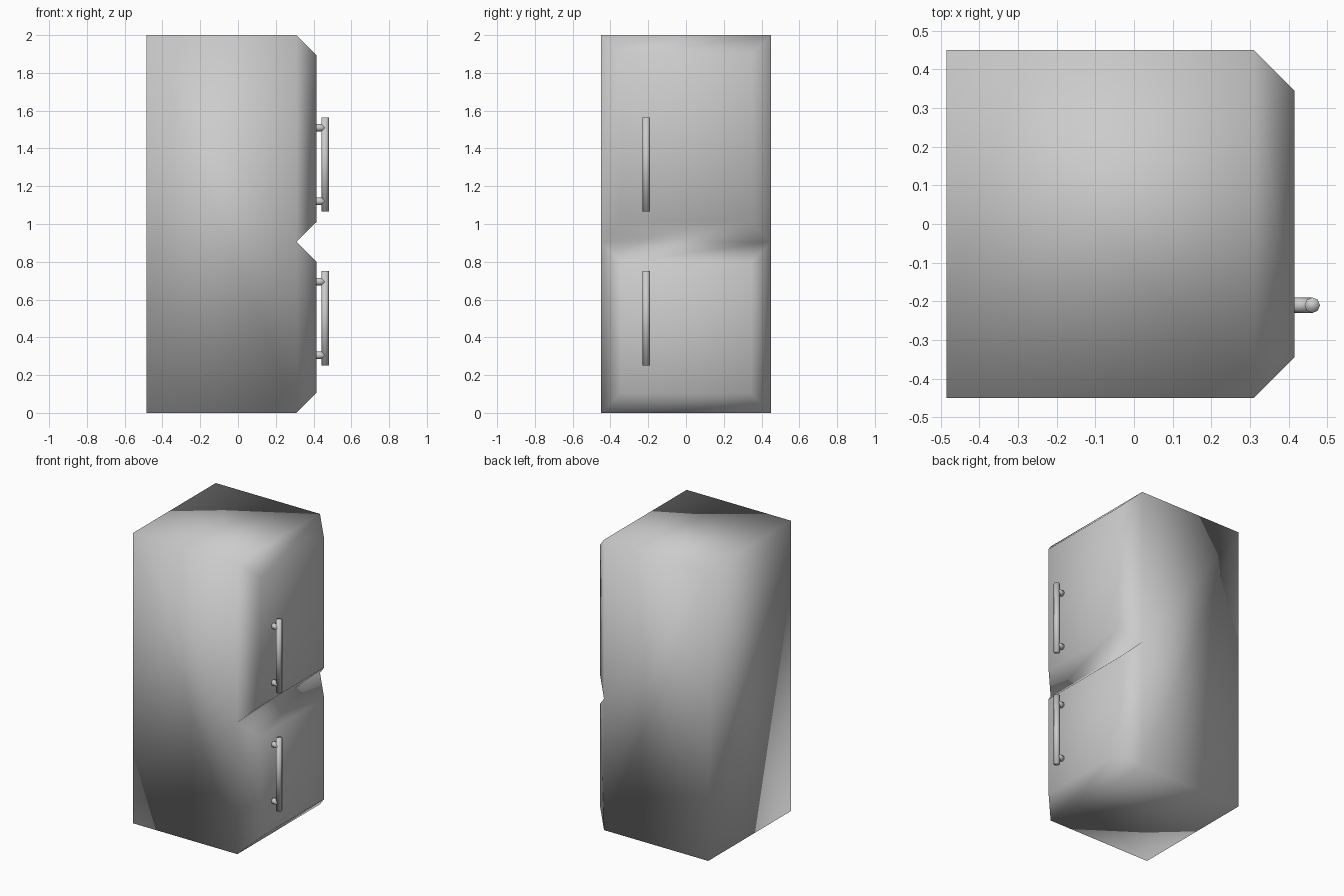
import bpy, bmesh, math
from mathutils import Vector

if "Cube" in bpy.data.objects:
    bpy.data.objects.remove(bpy.data.objects["Cube"])

Y0, Y1 = -0.45, 0.45
HANDLE_Y = -0.21


def finish(bm, name):
    bmesh.ops.recalc_face_normals(bm, faces=bm.faces)
    for f in bm.faces:
        f.smooth = True
    mesh = bpy.data.meshes.new(name)
    bm.to_mesh(mesh)
    bm.free()
    obj = bpy.data.objects.new(name, mesh)
    bpy.context.collection.objects.link(obj)
    return obj


def rod(bm, a, b, radius, sides=8):
    a, b = Vector(a), Vector(b)
    rot = (b - a).to_track_quat('Z', 'Y').to_matrix().to_4x4()
    rot.translation = (a + b) / 2
    bmesh.ops.create_cone(bm, cap_ends=True, segments=sides, radius1=radius,
                          radius2=radius, depth=(b - a).length, matrix=rot)


# Cabinet: side outline with the door split on the front edge, swept across y
bm = bmesh.new()
outline = [(-0.485, 0), (0.31, 0), (0.31, 0.905), (0.31, 2), (-0.485, 2)]
side = bm.faces.new([bm.verts.new((x, Y0, z)) for x, z in outline])
res = bmesh.ops.extrude_face_region(bm, geom=[side], use_keep_orig=True)
bmesh.ops.translate(bm, vec=(0, Y1 - Y0, 0),
                    verts=[v for v in res['geom'] if isinstance(v, bmesh.types.BMVert)])
bmesh.ops.recalc_face_normals(bm, faces=bm.faces)

# Doors: both front panels raised with sloping borders
panels = [f for f in bm.faces if f.normal.x > 0.9]
bmesh.ops.inset_individual(bm, faces=panels, thickness=0.105, depth=0.105,
                           use_even_offset=True)
finish(bm, "cabinet_with_doors")

# Handles: upright bar on two standoffs for each door
for name, low in (("lower_handle", 0.25), ("upper_handle", 1.065)):
    bm = bmesh.new()
    rod(bm, (0.461, HANDLE_Y, low), (0.461, HANDLE_Y, low + 0.5), 0.02)
    finish(bm, name + "_bar")
    bm = bmesh.new()
    for dz in (0.055, 0.445):
        rod(bm, (0.405, HANDLE_Y, low + dz), (0.461, HANDLE_Y, low + dz), 0.02)
    finish(bm, name + "_standoffs")
